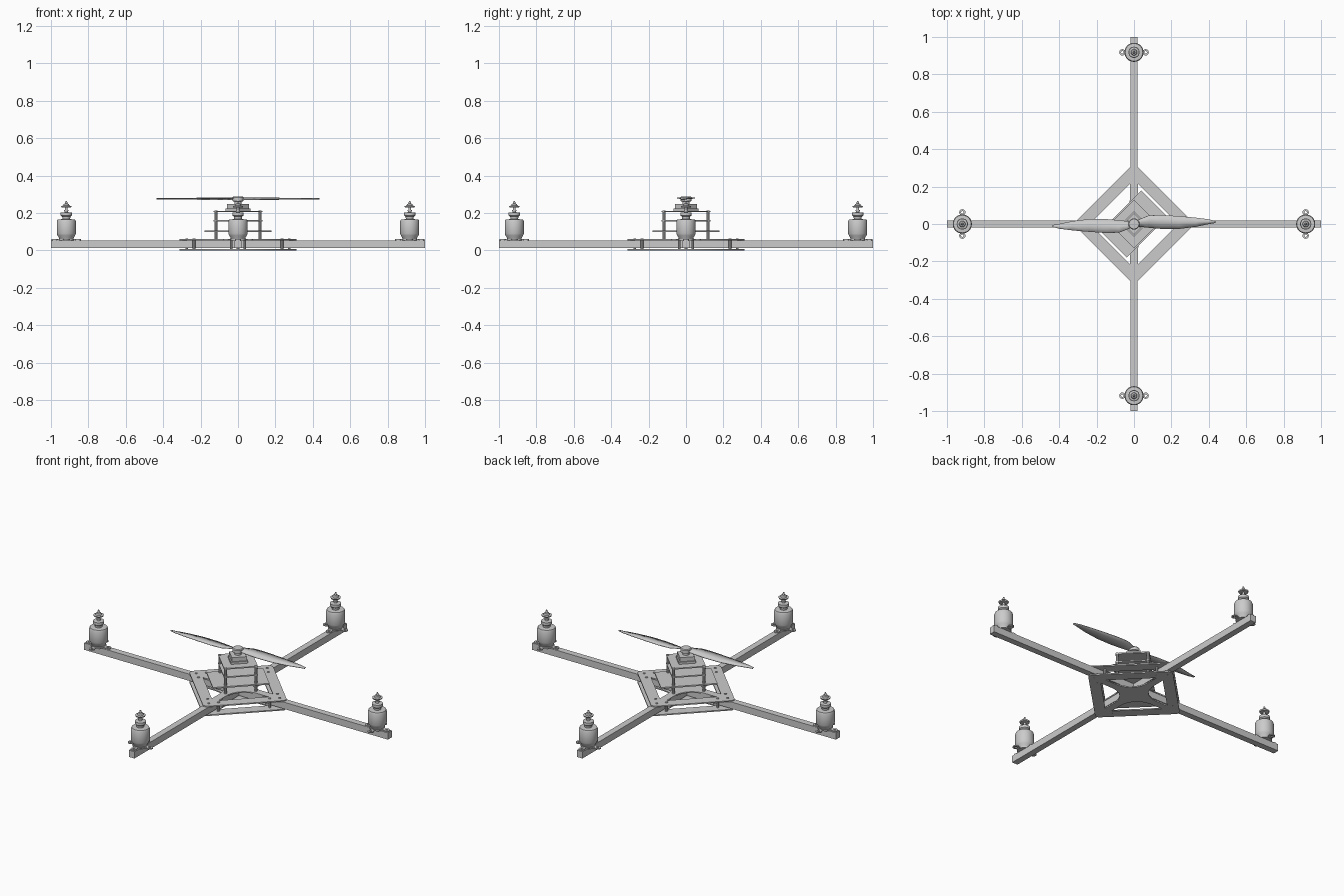
import bpy, bmesh, math
from mathutils import Matrix, Vector

cube = bpy.data.objects.get("Cube")
if cube:
    bpy.data.objects.remove(cube, do_unlink=True)

grey = bpy.data.materials.new("light_grey")
grey.use_nodes = True
grey.diffuse_color = (0.6, 0.6, 0.6, 1)
grey.node_tree.nodes["Principled BSDF"].inputs["Base Color"].default_value = (0.6, 0.6, 0.6, 1)


def finish(name, bm, smooth=False):
    me = bpy.data.meshes.new(name)
    bmesh.ops.recalc_face_normals(bm, faces=bm.faces)
    bm.to_mesh(me)
    bm.free()
    me.materials.append(grey)
    ob = bpy.data.objects.new(name, me)
    bpy.context.collection.objects.link(ob)
    if smooth:
        bpy.ops.object.select_all(action='DESELECT')
        ob.select_set(True)
        bpy.context.view_layer.objects.active = ob
        bpy.ops.object.shade_smooth_by_angle(angle=math.radians(35))
    return ob


def box(name, centre, size, turn=0):
    bm = bmesh.new()
    bmesh.ops.create_cube(bm, size=1, matrix=Matrix.Translation(centre)
                          @ Matrix.Rotation(turn, 4, 'Z') @ Matrix.Diagonal((*size, 1)))
    return finish(name, bm)


def lathe(name, x, y, profile, sides=24):
    """Revolve (radius, height) pairs about a vertical axis."""
    bm = bmesh.new()
    rings = [[bm.verts.new((x + r * math.cos(math.tau * i / sides),
                            y + r * math.sin(math.tau * i / sides), z))
              for i in range(sides)] for r, z in profile]
    for a, b in zip(rings, rings[1:]):
        for i in range(sides):
            j = (i + 1) % sides
            bm.faces.new((a[i], a[j], b[j], b[i]))
    bm.faces.new(rings[0])
    bm.faces.new(rings[-1])
    return finish(name, bm, True)


def plate(name, loops, z, thick):
    """Flat plate from an outline and the holes inside it."""
    cu = bpy.data.curves.new(name, 'CURVE')
    cu.dimensions, cu.fill_mode, cu.extrude = '2D', 'BOTH', thick / 2
    for loop in loops:
        sp = cu.splines.new('POLY')
        sp.points.add(len(loop) - 1)
        for p, (x, y) in zip(sp.points, loop):
            p.co = (x, y, 0, 1)
        sp.use_cyclic_u = True
    tmp = bpy.data.objects.new("plate_outline", cu)
    bpy.context.collection.objects.link(tmp)
    bpy.context.view_layer.update()
    me = bpy.data.meshes.new_from_object(tmp.evaluated_get(bpy.context.evaluated_depsgraph_get()))
    bpy.data.objects.remove(tmp, do_unlink=True)
    bm = bmesh.new()
    bm.from_mesh(me)
    bpy.data.meshes.remove(me)
    bmesh.ops.remove_doubles(bm, verts=bm.verts, dist=0.00005)
    bmesh.ops.translate(bm, verts=bm.verts, vec=(0, 0, z))
    return finish(name, bm)


def circle(x, y, r, n=16):
    return [(x + r * math.cos(math.tau * i / n), y + r * math.sin(math.tau * i / n)) for i in range(n)]


def spin(points, angle):
    c, s = math.cos(angle), math.sin(angle)
    return [(x * c - y * s, x * s + y * c) for x, y in points]


QUARTERS = [i * math.pi / 2 for i in range(4)]
DIAG = math.pi / 4

# Crossed arms: one full beam and two halves meeting it
box("arm_beam_x", (0, 0, 0.033), (2, 0.037, 0.04))
for s in (-1, 1):
    box("arm_beam_y", (0, s * 0.50925, 0.033), (0.037, 0.9815, 0.04))

# Diamond frame plates with four rounded windows
outline, windows = [], []
side = [(0.022, 0.215), (0.022, 0.13), (0.028, 0.1), (0.042, 0.072)]
window = side + [(0.056, 0.056)] + [(y, x) for x, y in reversed(side)]
for a in QUARTERS:
    outline += spin([(0.312, -0.012), (0.312, 0.012)], a)
    windows.append(spin(window, a))
for name, z in (("frame_plate_bottom", 0.004), ("frame_plate_top", 0.056)):
    plate(name, [outline] + windows, z, 0.007)

# Frame bolts near each corner
for a in QUARTERS:
    for x, y in spin([(0.275, 0), (0.235, 0.036), (0.235, -0.036)], a):
        lathe("frame_bolt", x, y, [(0.007, 0), (0.007, 0.063)], 8)

# Motors, each on a four-eared mount
body = [(0.036, 0.058), (0.041, 0.07), (0.047, 0.08), (0.051, 0.09), (0.051, 0.155),
        (0.047, 0.165), (0.02, 0.167), (0.022, 0.18), (0.03, 0.186), (0.03, 0.202), (0.009, 0.204),
        (0.009, 0.212)]
adapter = [(0.012, 0.21), (0.012, 0.216), (0.007, 0.217), (0.007, 0.228), (0.026, 0.23),
           (0.028, 0.237), (0.017, 0.239), (0.014, 0.248), (0.007, 0.25), (0.004, 0.265)]
for a in QUARTERS:
    (mx, my), = spin([(0.918, 0)], a)
    lathe("motor_body", mx, my, body, 32)
    lathe("propeller_adapter", mx, my, adapter)
    lathe("motor_mount_disc", mx, my, [(0.042, 0.053), (0.042, 0.06)])
    for b in QUARTERS:
        (ex, ey), = spin([(0.062, 0)], b)
        plate("motor_mount_ear", [circle(mx + ex, my + ey, 0.017), circle(mx + ex, my + ey, 0.007, 10)],
              0.0565, 0.006)
        (sx, sy), = spin([(0.042, 0)], b)
        box("motor_mount_strip", (mx + sx, my + sy, 0.0565), (0.02, 0.024, 0.005), b)

# Electronics stack, turned to sit between the arms
box("lower_board", (0, 0, 0.103), (0.31, 0.2, 0.008), DIAG)
box("middle_board", (0, 0, 0.158), (0.185, 0.185, 0.007), DIAG)
box("top_board", (0, 0, 0.208), (0.185, 0.185, 0.007), DIAG)
for a in QUARTERS:
    (px, py), = spin([(0.118, 0)], a)
    lathe("stack_post", px, py, [(0.008, 0.058), (0.008, 0.214)], 10)

# Raised housing with the propeller hub above it
box("housing_base", (0, 0, 0.217), (0.095, 0.095, 0.014), DIAG)
box("housing", (0, 0, 0.235), (0.082, 0.082, 0.026), DIAG)
lathe("hub", 0, 0, [(0.018, 0.246), (0.018, 0.26), (0.03, 0.264), (0.03, 0.282),
                    (0.026, 0.287), (0.012, 0.288)])

# Propeller blades: (span, leading edge, trailing edge)
stations = [(0, 0.014, -0.014), (0.04, 0.03, -0.015), (0.08, 0.046, -0.02), (0.15, 0.048, -0.026),
            (0.24, 0.042, -0.026), (0.33, 0.034, -0.015), (0.4, 0.025, 0), (0.435, 0.016, 0.006)]
for name, turn in (("propeller_blade_left", 0), ("propeller_blade_right", math.pi)):
    bm = bmesh.new()
    rows = []
    for x, lead, trail in stations:
        pitch = 0.006 * (1 - x / 0.5)
        rows.append([bm.verts.new((x, y, 0.276 + z)) for y, z in
                     ((lead, pitch), ((lead + trail) / 2, 0.002), (trail, -pitch))])
    for p, q in zip(rows, rows[1:]):
        for i in range(2):
            bm.faces.new((p[i], p[i + 1], q[i + 1], q[i]))
    bmesh.ops.rotate(bm, verts=bm.verts, cent=Vector(), matrix=Matrix.Rotation(turn, 3, 'Z'))
    blade = finish(name, bm, True)
    thick = blade.modifiers.new("thickness", 'SOLIDIFY')
    thick.thickness, thick.offset = 0.004, 0
